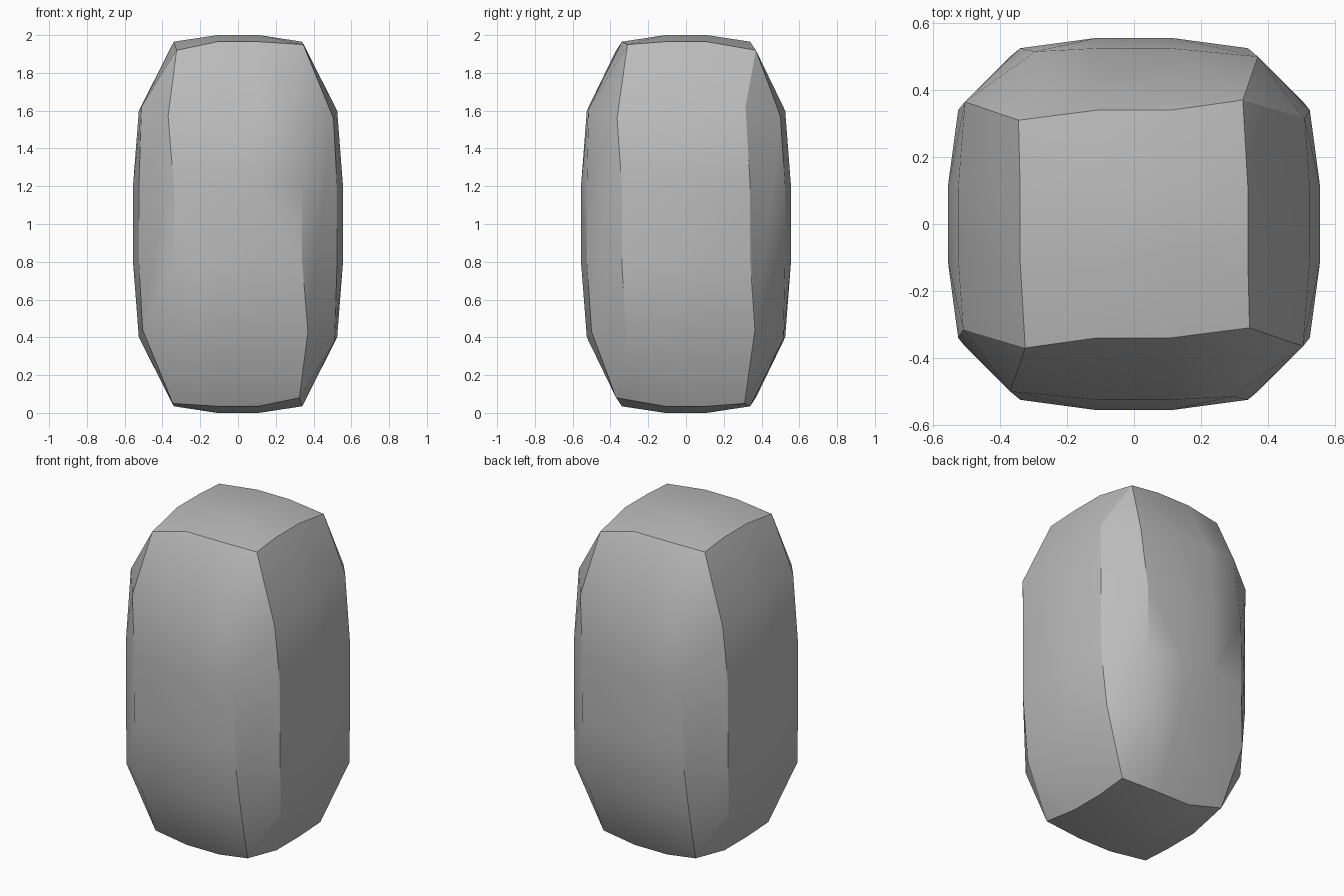
import bpy, bmesh, math
from itertools import product
from mathutils import Vector

if "Cube" in bpy.data.objects:
    bpy.data.objects.remove(bpy.data.objects["Cube"], do_unlink=True)

grey = bpy.data.materials.new("stone grey")
grey.use_nodes = True
grey.diffuse_color = (0.5, 0.5, 0.5, 1)
grey.node_tree.nodes["Principled BSDF"].inputs["Base Color"].default_value = (0.5, 0.5, 0.5, 1)

SIGNS = (-1, 1)
points = []

# Domed faces: inner square of each side plus a lower ring around it
HALF = (0.556, 0.556, 1.0)       # centre height of the faces
RING = (0.525, 0.525, 0.965)     # ring height
NEAR = (0.11, 0.11, 0.2)         # inner grid spacing
FAR = (0.34, 0.34, 0.6)          # outer grid spacing
for axis in range(3):
    u, v = [a for a in range(3) if a != axis]
    for s, su, sv in product(SIGNS, repeat=3):
        for du, dv, height in ((NEAR, NEAR, HALF), (FAR, NEAR, RING), (NEAR, FAR, RING)):
            p = Vector()
            p[axis] = s * height[axis]
            p[u] = su * du[u]
            p[v] = sv * dv[v]
            points.append(p)

# Chipped corners: three points each, twisted alternately one way and the other
TWIST = (((0.37, 0.50, 0.57), (0.51, 0.315, 0.62), (0.325, 0.37, 0.92)),
         ((0.295, 0.515, 0.61), (0.505, 0.365, 0.56), (0.345, 0.31, 0.95)))
for sx, sy, sz in product(SIGNS, repeat=3):
    for x, y, z in TWIST[0 if sx * sy * sz > 0 else 1]:
        points.append(Vector((sx * x, sy * y, sz * z)))

# Wrap the points in a closed skin
bm = bmesh.new()
for p in points:
    bm.verts.new(p + Vector((0, 0, 1)))
bmesh.ops.convex_hull(bm, input=bm.verts)
bmesh.ops.delete(bm, geom=[v for v in bm.verts if not v.link_faces], context="VERTS")
bmesh.ops.recalc_face_normals(bm, faces=bm.faces)
mesh = bpy.data.meshes.new("rounded_block")
bm.to_mesh(mesh)
bm.free()
mesh.materials.append(grey)

block = bpy.data.objects.new("rounded_block", mesh)
bpy.context.collection.objects.link(block)
bpy.context.view_layer.objects.active = block
block.select_set(True)
bpy.ops.object.shade_smooth_by_angle(angle=math.radians(30))
